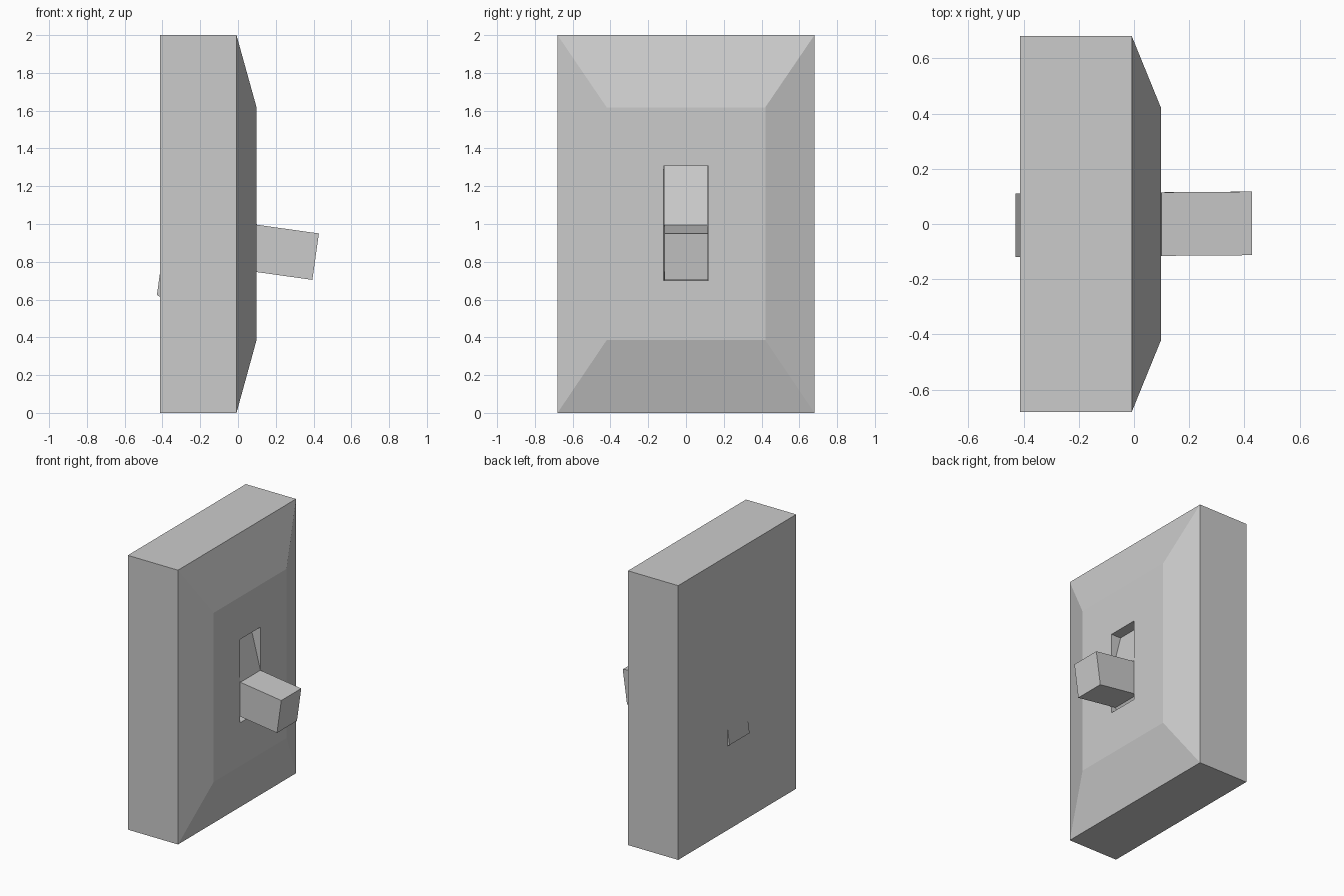
import bpy, bmesh
from mathutils import Vector

if "Cube" in bpy.data.objects:
    bpy.data.objects.remove(bpy.data.objects["Cube"])


def make(name, sections, caps=True):
    """Skin a list of equal-length vertex rings into a closed solid."""
    bm = bmesh.new()
    rings = [[bm.verts.new(p) for p in s] for s in sections]
    n = len(rings[0])
    for a, b in zip(rings, rings[1:]):
        for i in range(n):
            j = (i + 1) % n
            bm.faces.new((a[i], a[j], b[j], b[i]))
    bm.faces.new(rings[0])
    bm.faces.new(rings[-1])
    bmesh.ops.recalc_face_normals(bm, faces=bm.faces[:])
    me = bpy.data.meshes.new(name)
    bm.to_mesh(me)
    bm.free()
    ob = bpy.data.objects.new(name, me)
    bpy.context.collection.objects.link(ob)
    return ob


def rect(x, hy, z0, z1):
    return [(x, -hy, z0), (x, hy, z0), (x, hy, z1), (x, -hy, z1)]


# Wall plate with bevelled front
plate = make("switch_plate", [rect(-0.413, 0.68, 0, 2),
                              rect(-0.008, 0.68, 0, 2),
                              rect(0.098, 0.42, 0.385, 1.618)])

# Slot for the toggle
cutter = make("slot_cutter", [rect(-0.3, 0.118, 0.70, 1.308),
                              rect(0.3, 0.118, 0.70, 1.308)])
cutter.hide_render = True
cutter.hide_viewport = True
cut = plate.modifiers.new("slot", 'BOOLEAN')
cut.operation = 'DIFFERENCE'
cut.solver = 'EXACT'
cut.object = cutter

# Tilted toggle: profile (distance along lever, half height), mirrored
axis = Vector((0.9903, 0, -0.139))
perp = Vector((0.139, 0, 0.9903))
origin = Vector((0.098, 0, 0.871))
half = [(0.316, 0.124), (-0.015, 0.124), (-0.15, 0.45), (-0.488, 0.318)]
outline = half + [(u, -h) for u, h in reversed(half)]
sides = []
for y in (-0.113, 0.117):
    ring = []
    for u, h in outline:
        p = origin + axis * u + perp * h
        p.y = y + 0.006 * (u - 0.3) / 0.8      # slight yaw
        ring.append(p)
    sides.append(ring)
make("toggle", sides)
